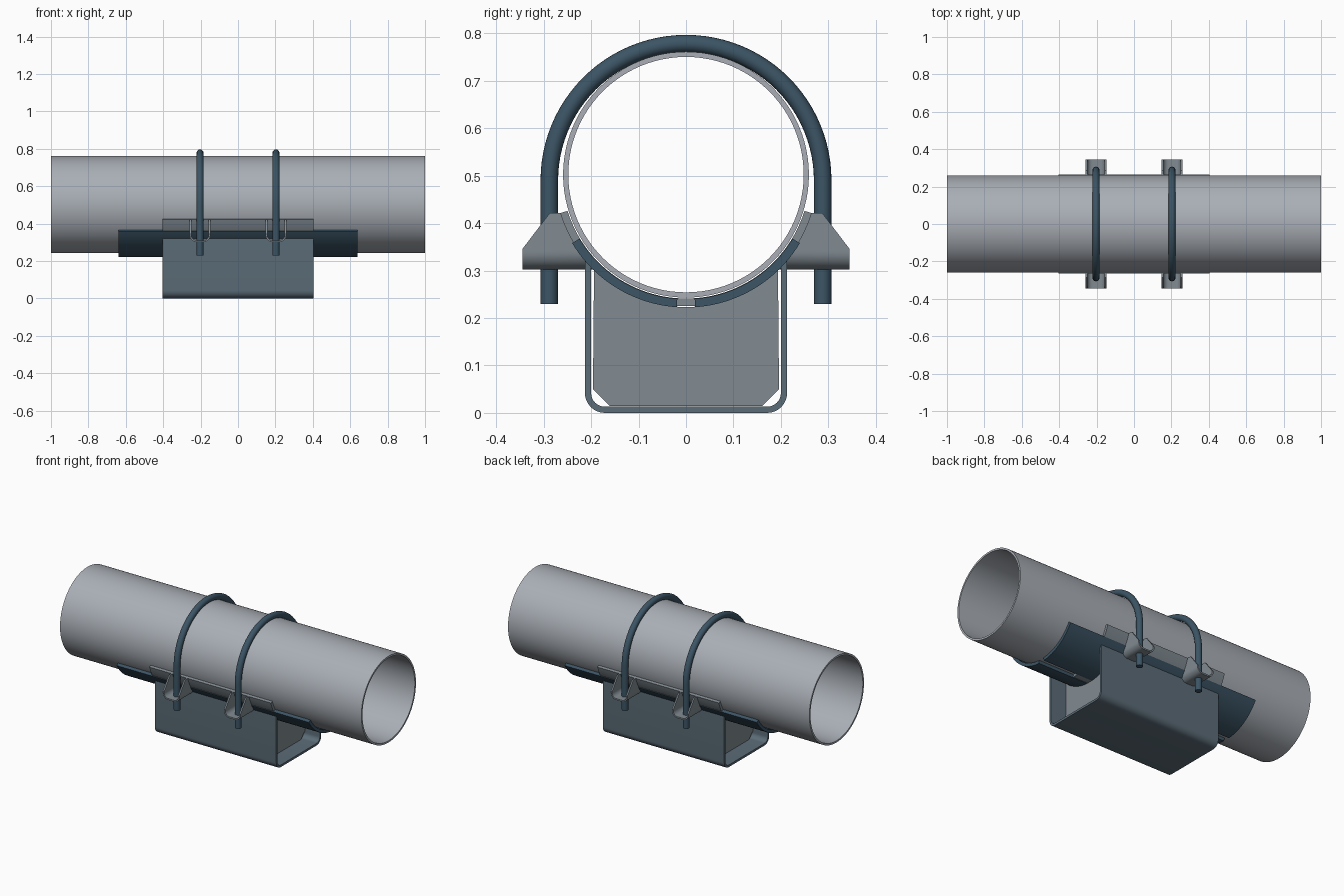
import bpy, bmesh
from math import sin, cos, pi, radians, sqrt

if "Cube" in bpy.data.objects:
    bpy.data.objects.remove(bpy.data.objects["Cube"])

ZC = 0.502          # pipe axis height
R_CRADLE = 0.277    # cradle outer radius


def material(name, rgb):
    m = bpy.data.materials.new(name)
    m.diffuse_color = (*rgb, 1)
    m.use_nodes = True
    m.node_tree.nodes["Principled BSDF"].inputs["Base Color"].default_value = m.diffuse_color
    return m


PIPE = material("pipe_grey", (0.40, 0.43, 0.47))
STEEL = material("pale_steel", (0.22, 0.26, 0.29))
BLUE = material("slate_blue", (0.105, 0.15, 0.185))
DARK = material("dark_blue", (0.045, 0.09, 0.13))


def finish(name, bm, mat):
    bmesh.ops.recalc_face_normals(bm, faces=bm.faces)
    me = bpy.data.meshes.new(name)
    bm.to_mesh(me)
    bm.free()
    ob = bpy.data.objects.new(name, me)
    bpy.context.collection.objects.link(ob)
    me.materials.append(mat)
    bpy.ops.object.select_all(action='DESELECT')
    ob.select_set(True)
    bpy.context.view_layer.objects.active = ob
    bpy.ops.object.shade_smooth_by_angle(angle=radians(35))
    return ob


def loft(name, rings, mat, closed=False):
    """Skin a row of four-cornered sections."""
    bm = bmesh.new()
    rows = [[bm.verts.new(p) for p in r] for r in rings]
    pairs = list(zip(rows, rows[1:])) + ([(rows[-1], rows[0])] if closed else [])
    for a, b in pairs:
        for i in range(4):
            j = (i + 1) % 4
            bm.faces.new((a[i], a[j], b[j], b[i]))
    if not closed:
        bm.faces.new(rows[0])
        bm.faces.new(rows[-1])
    return finish(name, bm, mat)


def band(name, inner, outer, half, mat, closed=False):
    """Plate following two (y, z) paths, running from -half to half in x."""
    rings = [[(-half, *a), (half, *a), (half, *b), (-half, *b)]
             for a, b in zip(inner, outer)]
    return loft(name, rings, mat, closed)


def arc(r, a0, a1, n):
    """Points about the pipe axis, angle measured from straight down."""
    out = []
    for i in range(n + 1):
        a = radians(a0 + (a1 - a0) * i / n)
        out.append((r * sin(a), ZC - r * cos(a)))
    return out


def u_path(w, top, bottom, r, c, steps=8, wall=()):
    """Half-width w, corner radius r about height c: left, bottom, right."""
    left = [(-w, z) for z in (top, *wall)]
    for i in range(steps + 1):
        a = pi / 2 * i / steps
        left.append((-(w - r) - r * cos(a), bottom + r - r * sin(a)))
    return left + [(-x, z) for x, z in reversed(left)]


# Pipe
band("pipe", arc(0.248, 0, 360, 96)[:-1], arc(0.259, 0, 360, 96)[:-1], 1.0, PIPE, True)

# Curved cradle and the two wear pads
band("cradle", arc(0.261, -73, 73, 48), arc(R_CRADLE, -73, 73, 48), 0.403, STEEL)
for s, side in ((-1, "front"), (1, "back")):
    band(side + "_wear_pad", arc(0.262, s * 4, s * 59, 20),
         arc(0.280, s * 4, s * 59, 20), 0.638, DARK)

# Bent channel base
band("channel_base", u_path(0.200, 0.312, 0.013, 0.029, 0), u_path(0.213, 0.322, 0, 0.042, 0),
     0.403, BLUE)

# Stiffener plates inside the channel
for s, side in ((-1, "left"), (1, "right")):
    bm = bmesh.new()
    top = arc(0.279, -44, 44, 32)
    prof = top + [(0.196, 0.05), (0.160, 0.014), (-0.160, 0.014), (-0.196, 0.05)]
    f = bm.faces.new([bm.verts.new((s * 0.3 - 0.0065, y, z)) for y, z in prof])
    ext = bmesh.ops.extrude_face_region(bm, geom=[f])
    bmesh.ops.translate(bm, vec=(0.013, 0, 0),
                        verts=[v for v in ext["geom"] if isinstance(v, bmesh.types.BMVert)])
    finish(side + "_stiffener", bm, STEEL)


# U-shaped ear brackets, trimmed to the cradle and sloped on the outside
def y_in(z):
    return sqrt(R_CRADLE ** 2 - (ZC - z) ** 2)


def y_out(z):
    return 0.345 if z < 0.345 else 0.345 - (z - 0.345) * 0.76


def ear(name, cx, s):
    wall = (0.40, 0.38, 0.362, 0.345)
    outer = u_path(0.055, 0.421, 0.302, 0.036, 0, 8, wall)
    inner = u_path(0.046, 0.421, 0.311, 0.027, 0, 8, wall)
    rings = [[(cx + a[0], s * y_in(a[1]), a[1]), (cx + a[0], s * y_out(a[1]), a[1]),
              (cx + b[0], s * y_out(b[1]), b[1]), (cx + b[0], s * y_in(b[1]), b[1])]
             for a, b in zip(inner, outer)]
    loft(name, rings, STEEL)


# U-bolt: round rod swept along legs and arch
def u_bolt(name, cx, r=0.0185, big=0.288, zc=0.49, n=20):
    path = [(-big, 0.229, 0)]
    path += [(-big * cos(pi * i / 48), zc + big * sin(pi * i / 48), pi * i / 48)
             for i in range(49)]
    path.append((big, 0.229, pi))
    bm = bmesh.new()
    rows = []
    for y, z, a in path:
        row = []
        for k in range(n):
            t = 2 * pi * k / n
            d = r * cos(t)
            row.append(bm.verts.new((cx + r * sin(t), y - d * cos(a), z + d * sin(a))))
        rows.append(row)
    for p, q in zip(rows, rows[1:]):
        for k in range(n):
            m = (k + 1) % n
            bm.faces.new((p[k], p[m], q[m], q[k]))
    bm.faces.new(rows[0])
    bm.faces.new(rows[-1])
    finish(name, bm, DARK)


for cx, end in ((-0.203, "left"), (0.203, "right")):
    u_bolt(end + "_u_bolt", cx)
    for s, side in ((-1, "front"), (1, "back")):
        ear(f"{end}_{side}_ear", cx, s)
